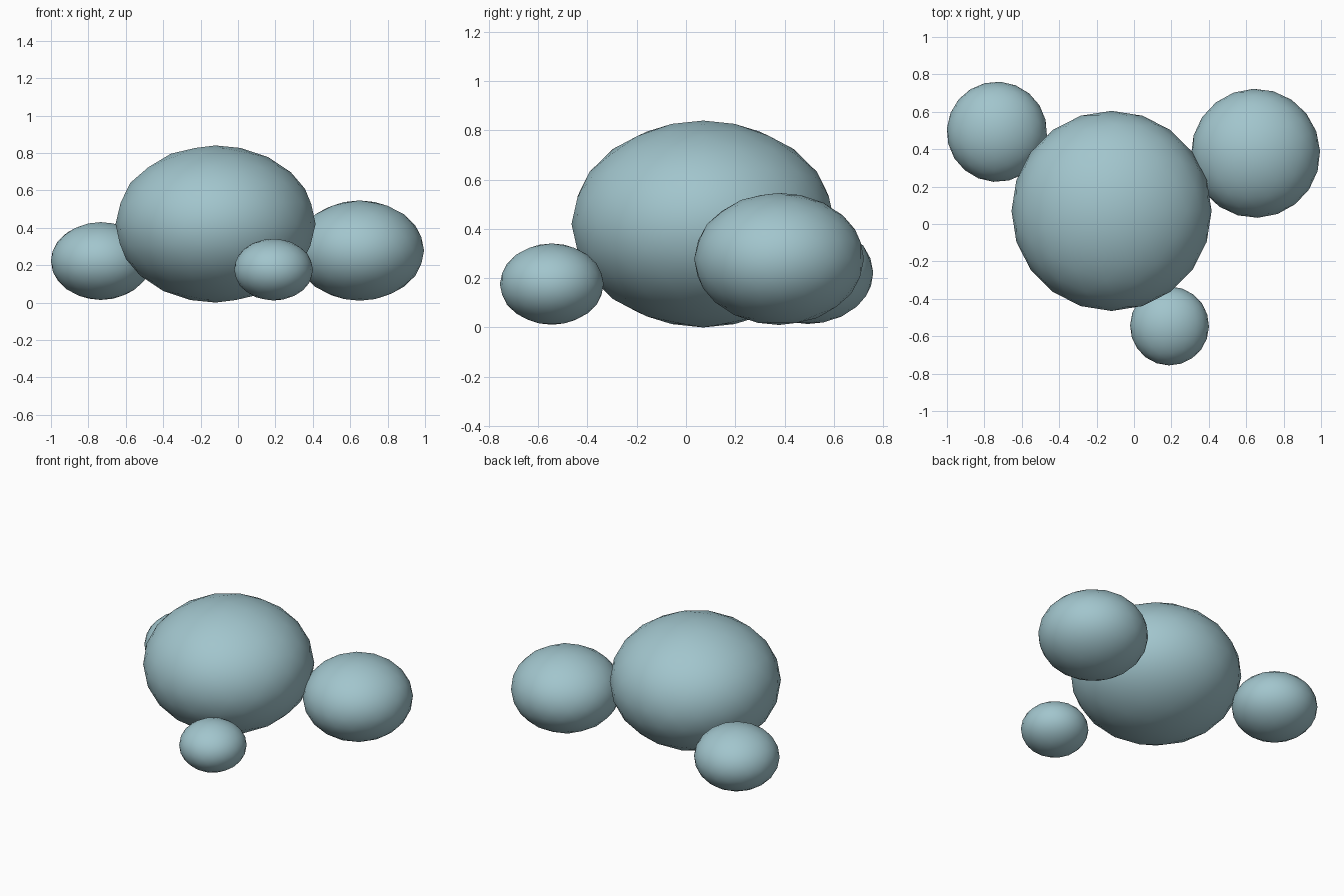
import bpy
from math import radians

cube = bpy.data.objects.get("Cube")
if cube:
    bpy.data.objects.remove(cube, do_unlink=True)

# One blue-grey stone colour
COLOR = (0.36, 0.56, 0.61, 1.0)
stone = bpy.data.materials.new("blue_grey_stone")
stone.use_nodes = True
stone.diffuse_color = COLOR
bsdf = stone.node_tree.nodes["Principled BSDF"]
bsdf.inputs["Base Color"].default_value = COLOR
bsdf.inputs["Roughness"].default_value = 0.9


def boulder(name, center, radius, height, turn):
    """Round stone, slightly flattened along z."""
    bpy.ops.mesh.primitive_ico_sphere_add(
        subdivisions=3, radius=radius, location=center,
        rotation=(0, 0, radians(turn)))
    ob = bpy.context.object
    ob.name = name
    ob.scale.z = height / radius
    ob.data.materials.append(stone)
    bpy.ops.object.shade_smooth()


# Large central stone with three smaller ones around it
boulder("main_boulder", (-0.12, 0.07, 0.42), 0.535, 0.42, 0)
boulder("left_boulder", (0.65, 0.378, 0.278), 0.345, 0.268, 20)
boulder("right_boulder", (-0.733, 0.493, 0.222), 0.268, 0.208, 50)
boulder("front_boulder", (0.19, -0.545, 0.176), 0.211, 0.165, 35)
